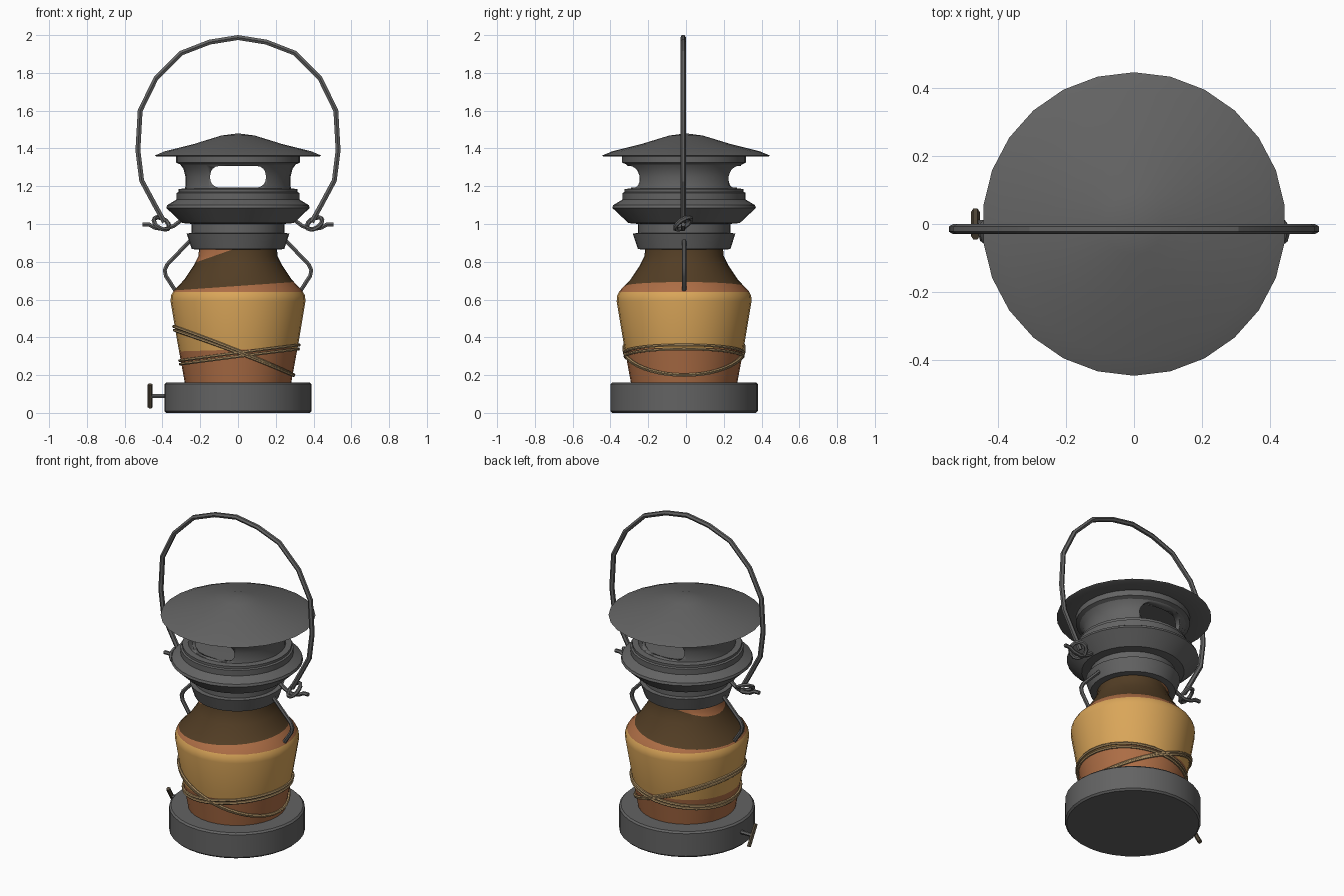
import bpy, bmesh, math
from mathutils import Vector, Matrix

old = bpy.data.objects.get("Cube")
if old:
    bpy.data.objects.remove(old, do_unlink=True)

CY = -0.01  # body axis


def material(name, rgb):
    m = bpy.data.materials.new(name)
    m.use_nodes = True
    m.diffuse_color = (*rgb, 1)
    m.node_tree.nodes["Principled BSDF"].inputs["Base Color"].default_value = (*rgb, 1)
    return m


metal = material("dark metal", (0.125, 0.125, 0.125))
amber = material("amber", (0.70, 0.38, 0.10))
rust = material("rust orange", (0.42, 0.155, 0.06))
brown = material("dark brown", (0.085, 0.047, 0.018))
twine = material("tan twine", (0.42, 0.28, 0.13))
bronze = material("dark bronze", (0.09, 0.07, 0.045))


def finish(name, bm, mats, angle=30):
    me = bpy.data.meshes.new(name)
    bm.to_mesh(me)
    bm.free()
    for m in mats:
        me.materials.append(m)
    me.shade_smooth()
    me.set_sharp_from_angle(angle=math.radians(angle))
    ob = bpy.data.objects.new(name, me)
    bpy.context.collection.objects.link(ob)
    return ob


def lathe_mesh(profile, sides=32, y=CY, closed=False):
    """Spin (radius, z) points round the z axis; open profiles get end caps."""
    bm = bmesh.new()
    rings = []
    for r, z in profile:
        if r == 0:
            rings.append([bm.verts.new((0, y, z))] * sides)
            continue
        turn = [math.pi / 2 + math.tau * i / sides for i in range(sides)]
        rings.append([bm.verts.new((r * math.cos(a), y + r * math.sin(a), z)) for a in turn])
    pairs = list(zip(rings, rings[1:]))
    if closed:
        pairs.append((rings[-1], rings[0]))
    for a, b in pairs:
        for i in range(sides):
            j = (i + 1) % sides
            bm.faces.new(list(dict.fromkeys((a[i], a[j], b[j], b[i]))))
    if not closed:
        for ring in (rings[0], rings[-1]):
            if len(set(ring)) > 1:
                bm.faces.new(ring)
    bmesh.ops.recalc_face_normals(bm, faces=bm.faces)
    return bm


def wire(name, points, radius, mat, cyclic=False, flat=False):
    """A round wire swept along points, turned into a mesh."""
    cu = bpy.data.curves.new(name, 'CURVE')
    cu.dimensions = '3D'
    cu.bevel_depth = radius
    cu.bevel_resolution = 1
    cu.use_fill_caps = True
    sp = cu.splines.new('POLY')
    sp.points.add(len(points) - 1)
    for p, co in zip(sp.points, points):
        p.co = (*co, 1)
    sp.use_cyclic_u = cyclic
    tmp = bpy.data.objects.new(name + "_path", cu)
    bm = bmesh.new()
    bpy.context.collection.objects.link(tmp)
    bpy.context.view_layer.update()
    me = bpy.data.meshes.new_from_object(tmp.evaluated_get(bpy.context.evaluated_depsgraph_get()))
    bm.from_mesh(me)
    bpy.data.objects.remove(tmp, do_unlink=True)
    bpy.data.meshes.remove(me)
    return finish(name, bm, [mat], 20 if flat else 50)


# Base drum
finish("base", lathe_mesh([(0.38, 0), (0.39, 0.01), (0.39, 0.152), (0.38, 0.162)]), [metal])

# Glass body, with its painted bands cut along planes
glass_profile = [(0.28, 0.15), (0.322, 0.38), (0.357, 0.59), (0.355, 0.62),
                 (0.342, 0.645), (0.285, 0.705), (0.235, 0.78), (0.21, 0.83), (0.205, 0.88)]


def glass_radius(z):
    for (r0, z0), (r1, z1) in zip(glass_profile, glass_profile[1:]):
        if z <= z1:
            return r0 + (r1 - r0) * (z - z0) / (z1 - z0)
    return glass_profile[-1][0]


bands = [(0.335, 0.03, amber), (0.64, 0, rust), (0.672, 0.07, brown), (0.875, 0.35, rust)]
bm = lathe_mesh(glass_profile)
for height, slope, _ in bands:
    bmesh.ops.bisect_plane(bm, geom=bm.verts[:] + bm.edges[:] + bm.faces[:],
                           plane_co=(0, 0, height), plane_no=(-slope, 0, 1))
band_index = [1, 0, 2, 0]
for f in bm.faces:
    c = f.calc_center_median()
    for (height, slope, _), index in zip(bands, band_index):
        if c.z > height + slope * c.x:
            f.material_index = index
finish("glass_body", bm, [rust, amber, brown], 40)

# Twine loops tied round the glass
for n, (height, slope) in enumerate([(0.298, 0.125), (0.318, 0.13), (0.33, -0.40), (0.318, -0.375)]):
    loop = []
    for i in range(40):
        a = math.tau * i / 40
        z = height + slope * 0.32 * math.cos(a)
        r = glass_radius(z) + 0.006
        loop.append((r * math.cos(a), CY + r * math.sin(a), z))
    wire(f"twine_loop_{n + 1}", loop, 0.008, twine, cyclic=True)

# Collar and flared burner housing
finish("collar", lathe_mesh([(0.225, 0.865), (0.245, 0.868), (0.272, 0.95), (0.245, 0.952),
                             (0.245, 1.0), (0.29, 1.008)]), [metal])
finish("burner_housing", lathe_mesh([(0.24, 1.0), (0.295, 1.005), (0.38, 1.085), (0.375, 1.1),
                                     (0.325, 1.13), (0.325, 1.165), (0.315, 1.17),
                                     (0.315, 1.185), (0.27, 1.19)]), [metal])

# Hollow chimney with a rounded slot through front and back
chimney = finish("chimney", lathe_mesh([(0.285, 1.17), (0.278, 1.2), (0.278, 1.25), (0.288, 1.29),
                                        (0.305, 1.315), (0.328, 1.325), (0.328, 1.365),
                                        (0.27, 1.365), (0.255, 1.29), (0.255, 1.17)],
                                       closed=True), [metal])
bm = bmesh.new()
outline = []
for cx, cz, start in ((0.1, 1.26, 0), (-0.1, 1.26, 1), (-0.1, 1.24, 2), (0.1, 1.24, 3)):
    for k in range(5):
        a = (start + k / 4) * math.pi / 2
        outline.append(bm.verts.new((cx + 0.047 * math.cos(a), -0.6, cz + 0.047 * math.sin(a))))
face = bm.faces.new(outline)
ext = bmesh.ops.extrude_face_region(bm, geom=[face])
bmesh.ops.translate(bm, vec=(0, 1.2, 0), verts=[v for v in ext["geom"] if isinstance(v, bmesh.types.BMVert)])
bmesh.ops.recalc_face_normals(bm, faces=bm.faces)
cutter = finish("slot_cutter", bm, [metal])
cutter.hide_render = True
mod = chimney.modifiers.new("slot", 'BOOLEAN')
mod.operation = 'DIFFERENCE'
mod.solver = 'EXACT'
mod.object = cutter
bpy.context.view_layer.update()
cut = bpy.data.meshes.new_from_object(chimney.evaluated_get(bpy.context.evaluated_depsgraph_get()))
chimney.modifiers.clear()
chimney.data = cut
bpy.data.objects.remove(cutter, do_unlink=True)

# Shallow conical cap
finish("cap", lathe_mesh([(0, 1.36), (0.32, 1.36), (0.435, 1.357), (0.445, 1.362), (0.39, 1.385),
                          (0.23, 1.425), (0.09, 1.468), (0, 1.48)], sides=26, y=0), [metal], 40)

# Carrying handle: half path mirrored over x
HY = -0.015
half = [(0.39, 1.01), (0.44, 1.10), (0.51, 1.23), (0.53, 1.39), (0.518, 1.60),
        (0.435, 1.77), (0.30, 1.905), (0.15, 1.963)]
path = [(x, HY, z) for x, z in half] + [(0, HY, 1.987)] + [(-x, HY, z) for x, z in reversed(half)]
wire("handle", path, 0.015, metal, flat=True)

for side, s in (("left", 1), ("right", -1)):
    # Ear on the housing that carries the handle
    ear = [(0.30, 1.02), (0.34, 0.99), (0.39, 0.972), (0.44, 0.98), (0.47, 0.997), (0.505, 0.997)]
    wire(f"{side}_ear", [(s * x, HY, z) for x, z in ear], 0.012, metal)
    # Curled end of the handle
    tilt = Matrix.Rotation(math.radians(35), 3, 'X') @ Matrix.Rotation(s * math.radians(-25), 3, 'Y')
    curl = []
    for i in range(12):
        a = math.tau * i / 12
        p = tilt @ Vector((0.045 * math.cos(a), 0.05 * math.sin(a), 0))
        curl.append((s * 0.405 + p.x, HY + p.y, 1.003 + p.z))
    wire(f"{side}_handle_curl", curl, 0.012, metal, cyclic=True)
    # Bent wire bracing the collar to the glass shoulder
    brace = [(0.22, 0.945), (0.26, 0.905), (0.375, 0.785), (0.388, 0.755), (0.382, 0.725), (0.33, 0.645)]
    wire(f"{side}_brace", [(s * x, CY, z) for x, z in brace], 0.012, metal)

# Wick knob: a stem with a slanted crossbar
wire("knob_stem", [(-0.37, 0, 0.09), (-0.465, 0, 0.09)], 0.012, metal)
wire("knob_bar", [(-0.465, -0.035, 0.15), (-0.465, 0.035, 0.03)], 0.013, bronze)
